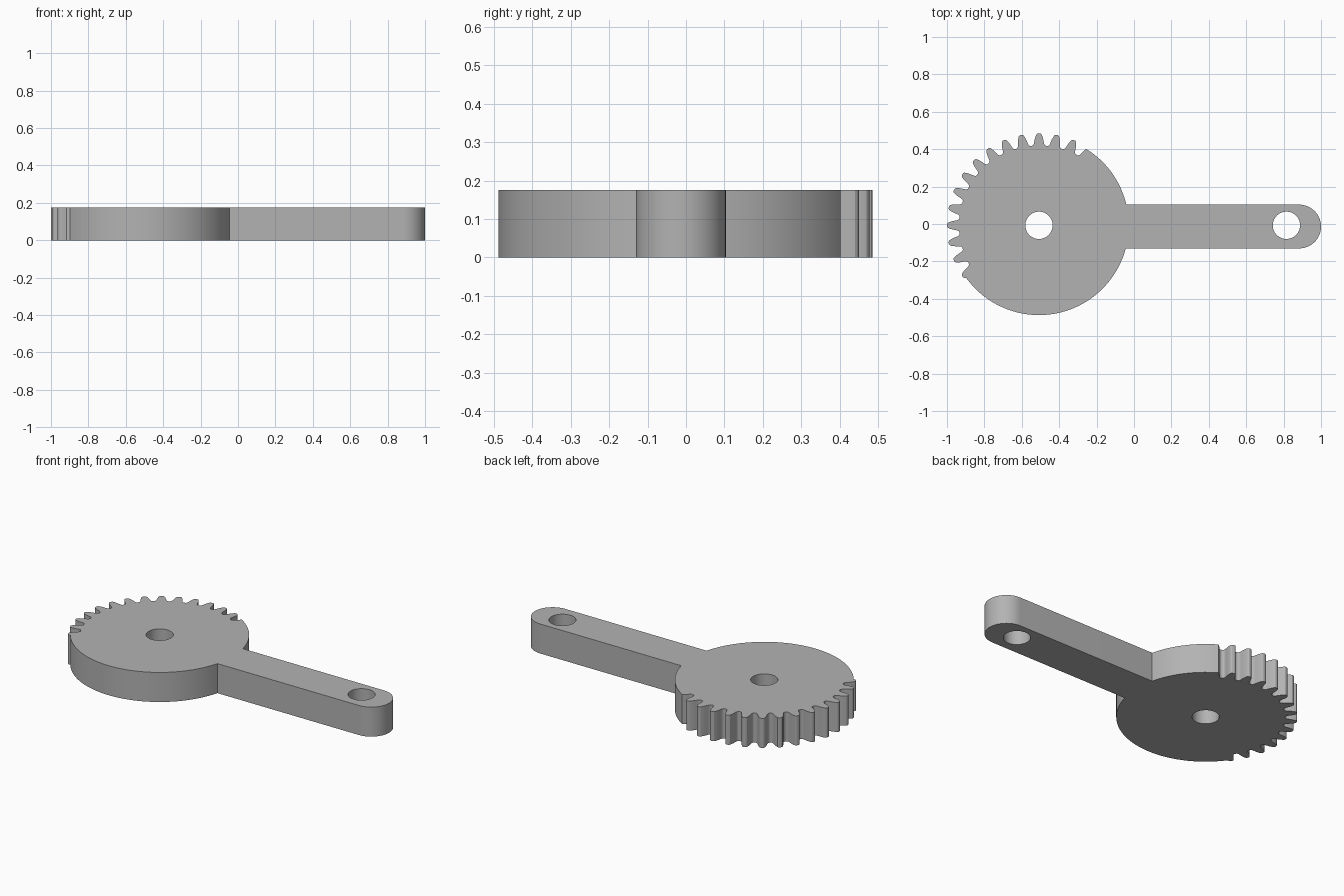
import bpy
import bmesh
from math import radians, degrees, asin, cos, sin

cube = bpy.data.objects.get("Cube")
if cube:
    bpy.data.objects.remove(cube, do_unlink=True)

HEIGHT = 0.175
GEAR = (-0.508, -0.007)        # gear centre
DISC_R = 0.48                  # plain part of the wheel
PITCH = 360 / 32               # angle between teeth
ARM_R = 0.117                  # half width of the arm
ARM_END = (0.883, -0.0135)     # centre of the rounded arm end
ARM_HOLE = (0.815, -0.007)
HOLE_R = 0.073

# Rising flank of one tooth: angle from the tooth centre, radius
FLANK = [(-4.9, 0.427), (-4.2, 0.430), (-3.6, 0.437), (-3.2, 0.449),
         (-2.75, 0.463), (-2.1, 0.478), (-1.5, 0.488), (-0.7, 0.492)]
FALL = [(-a, r) for a, r in reversed(FLANK)]


def polar(centre, radius, angle):
    a = radians(angle)
    return (centre[0] + radius * cos(a), centre[1] + radius * sin(a))


def arc(centre, radius, start, end, steps):
    return [polar(centre, radius, start + (end - start) * i / steps)
            for i in range(steps + 1)]


def tooth_side(centre_angle, side):
    return [polar(GEAR, r, centre_angle + a) for a, r in side]


# Outline, counter-clockwise: upper disc, teeth, lower disc, arm
first, count = 67.5, 14
last = first + PITCH * (count - 1)
edge = 2.1                     # where a tooth flank meets the plain disc
arm_top = degrees(asin((ARM_END[1] + ARM_R - GEAR[1]) / DISC_R))
arm_low = degrees(asin((ARM_END[1] - ARM_R - GEAR[1]) / DISC_R))

outline = arc(GEAR, DISC_R, arm_top, first - PITCH + edge, 20)
outline += tooth_side(first - PITCH, FALL[3:])
for i in range(count):
    angle = first + PITCH * i
    outline += tooth_side(angle, FLANK)
    outline += tooth_side(angle, FALL if i < count - 1 else FALL[:2])
outline += arc(GEAR, DISC_R, last + edge, 360 + arm_low, 50)
outline += arc(ARM_END, ARM_R, -90, 90, 32)

# Two round holes through the plate
loops = [outline]
for centre in (GEAR, ARM_HOLE):
    loops.append(arc(centre, HOLE_R, 0, 360, 48)[:-1])

# Fill the flat shape and raise it to full thickness
bm = bmesh.new()
for loop in loops:
    verts = [bm.verts.new((x, y, 0)) for x, y in loop]
    for i, v in enumerate(verts):
        bm.edges.new((v, verts[(i + 1) % len(verts)]))
bmesh.ops.triangle_fill(bm, use_beauty=True, edges=bm.edges[:], normal=(0, 0, 1))
raised = bmesh.ops.extrude_face_region(bm, geom=bm.faces[:], use_keep_orig=True)
top = [g for g in raised["geom"] if isinstance(g, bmesh.types.BMVert)]
bmesh.ops.translate(bm, verts=top, vec=(0, 0, HEIGHT))
bmesh.ops.recalc_face_normals(bm, faces=bm.faces[:])

mesh = bpy.data.meshes.new("gear_sector_arm")
bm.to_mesh(mesh)
bm.free()
lever = bpy.data.objects.new("gear_sector_arm", mesh)
bpy.context.collection.objects.link(lever)

# Plain grey finish
grey = bpy.data.materials.new("light grey")
grey.use_nodes = True
colour = (0.45, 0.45, 0.45, 1)
grey.diffuse_color = colour
grey.node_tree.nodes["Principled BSDF"].inputs["Base Color"].default_value = colour
mesh.materials.append(grey)

bpy.ops.object.select_all(action="DESELECT")
lever.select_set(True)
bpy.context.view_layer.objects.active = lever
bpy.ops.object.shade_smooth_by_angle(angle=radians(30))
